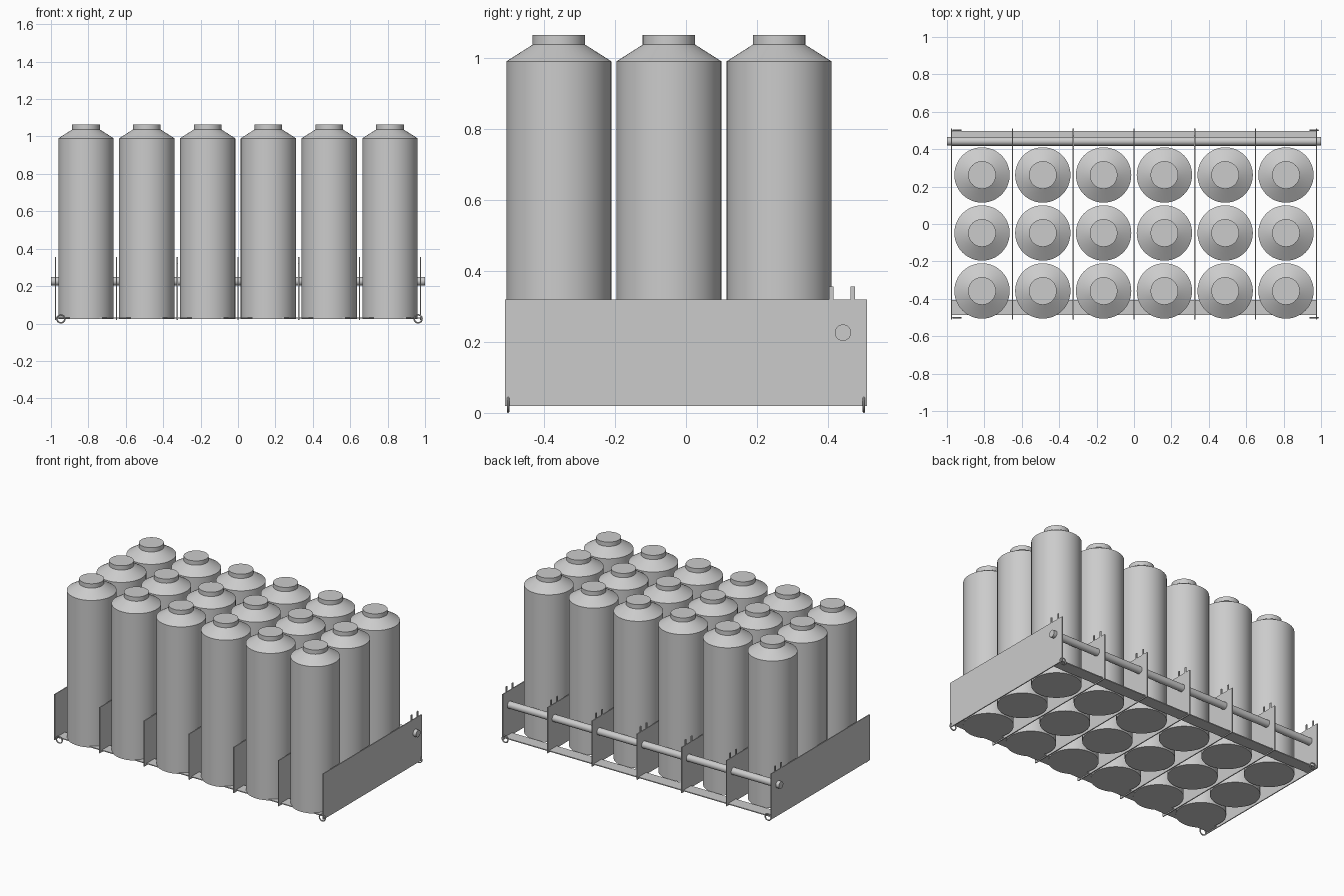
import bpy, bmesh, math
from mathutils import Matrix, Vector

cube = bpy.data.objects.get("Cube")
if cube:
    bpy.data.objects.remove(cube, do_unlink=True)

grey = bpy.data.materials.new("plain grey")
grey.use_nodes = True
colour = (0.6, 0.6, 0.6, 1)
grey.diffuse_color = colour
grey.node_tree.nodes["Principled BSDF"].inputs["Base Color"].default_value = colour


def add_object(name, bm, smooth=False):
    bmesh.ops.recalc_face_normals(bm, faces=bm.faces)
    mesh = bpy.data.meshes.new(name)
    bm.to_mesh(mesh)
    bm.free()
    mesh.materials.append(grey)
    obj = bpy.data.objects.new(name, mesh)
    bpy.context.collection.objects.link(obj)
    if smooth:
        bpy.ops.object.select_all(action="DESELECT")
        obj.select_set(True)
        bpy.context.view_layer.objects.active = obj
        bpy.ops.object.shade_smooth_by_angle(angle=math.radians(25))
    return obj


def copy_to(obj, name, location):
    dup = bpy.data.objects.new(name, obj.data)
    dup.location = location
    bpy.context.collection.objects.link(dup)


def box(name, low, high):
    bm = bmesh.new()
    low, high = Vector(low), Vector(high)
    size = Matrix.Diagonal((*(high - low), 1))
    bmesh.ops.create_cube(bm, size=1, matrix=Matrix.Translation((low + high) / 2) @ size)
    return add_object(name, bm)


def lathe(name, profile, sides=48):
    bm = bmesh.new()
    verts = [bm.verts.new((r, 0, z)) for r, z in profile]
    edges = [bm.edges.new(pair) for pair in zip(verts, verts[1:])]
    bmesh.ops.spin(bm, geom=verts + edges, axis=(0, 0, 1), cent=(0, 0, 0),
                   angle=math.tau, steps=sides, use_duplicate=False)
    bmesh.ops.remove_doubles(bm, verts=bm.verts, dist=1e-5)
    return add_object(name, bm, smooth=True)


PITCH = 0.325
HALF_X, HALF_Y = 0.975, 0.51

# Bottles in three rows of six
bottle = lathe("bottle_1_1", [(0, 0.025), (0.148, 0.025), (0.148, 0.99), (0.074, 1.037),
                              (0.074, 1.065), (0, 1.065)])
for row in range(3):
    for col in range(6):
        spot = (-HALF_X + PITCH * (col + 0.5), -0.358 + 0.31 * row, 0)
        if row == col == 0:
            bottle.location = spot
        else:
            copy_to(bottle, f"bottle_{row + 1}_{col + 1}", spot)

# Divider plates with a pair of upright prongs at the back
outline = [(-HALF_Y, 0.02), (HALF_Y, 0.02), (HALF_Y, 0.32)]
for y in (0.47, 0.409):
    outline += [(y + 0.006, 0.32), (y + 0.006, 0.356), (y - 0.006, 0.356), (y - 0.006, 0.32)]
outline.append((-HALF_Y, 0.32))
bm = bmesh.new()
face = bm.faces.new([bm.verts.new((-0.003, y, z)) for y, z in outline])
side = bmesh.ops.extrude_face_region(bm, geom=[face])
bmesh.ops.translate(bm, vec=(0.006, 0, 0),
                    verts=[v for v in side["geom"] if isinstance(v, bmesh.types.BMVert)])
plate = add_object("divider_plate_1", bm)
plate.location.x = -HALF_X
for i in range(1, 7):
    copy_to(plate, f"divider_plate_{i + 1}", (-HALF_X + PITCH * i, 0, 0))

# Flat strips joining the plates along the bottom
box("front_strip", (-HALF_X, -0.487, 0.027), (HALF_X, -0.407, 0.033))
box("back_strip", (-HALF_X, 0.417, 0.027), (HALF_X, 0.497, 0.033))

# Round rail through the plates
bm = bmesh.new()
bmesh.ops.create_cone(bm, cap_ends=True, segments=32, radius1=0.023, radius2=0.023, depth=2,
                      matrix=Matrix.Translation((0, 0.442, 0.226)) @ Matrix.Rotation(math.pi / 2, 4, "Y"))
add_object("back_rail", bm, smooth=True)

# Small rings at the bottom corners
tube = [(0.021 + 0.004 * math.cos(a), 0.004 * math.sin(a))
        for a in (math.tau * i / 10 for i in range(11))]
ring = lathe("corner_ring_1", tube, 28)
ring.data.transform(Matrix.Rotation(math.pi / 2, 4, "X"))
spots = [(x, y, 0.025) for x in (-0.947, 0.963) for y in (-0.501, 0.501)]
ring.location = spots[0]
for i, spot in enumerate(spots[1:]):
    copy_to(ring, f"corner_ring_{i + 2}", spot)
